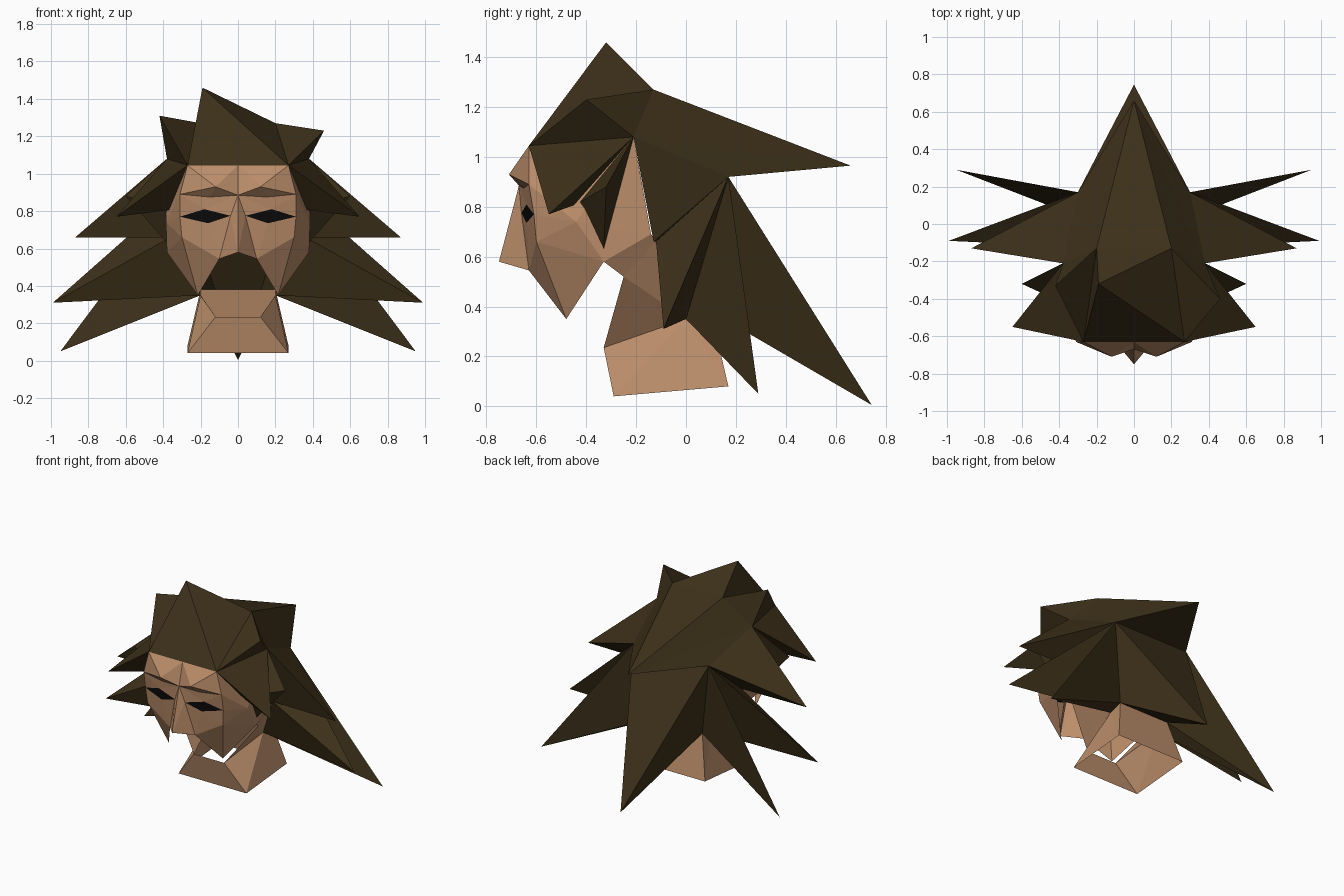
import bpy

if "Cube" in bpy.data.objects:
    bpy.data.objects.remove(bpy.data.objects["Cube"])

SKIN = (0.50, 0.27, 0.145, 1)
HAIR = (0.047, 0.030, 0.010, 1)
BLACK = (0.003, 0.003, 0.003, 1)


def material(name, colour):
    m = bpy.data.materials.new(name)
    m.diffuse_color = colour
    m.use_nodes = True
    m.node_tree.nodes["Principled BSDF"].inputs["Base Color"].default_value = m.diffuse_color
    return m


def build(name, tris, mat):
    """Make a flat-faced mesh from polygons of coordinates, sharing corners."""
    verts, faces = {}, []
    for poly in tris:
        faces.append([verts.setdefault(tuple(p), len(verts)) for p in poly])
    mesh = bpy.data.meshes.new(name)
    mesh.from_pydata(list(verts), [], faces)
    mesh.materials.append(mat)
    obj = bpy.data.objects.new(name, mesh)
    bpy.context.collection.objects.link(obj)
    return obj


def flip(p):
    return (-p[0] if p[0] else 0, p[1], p[2])


def both(polys):
    """The polygons plus their mirror image across x = 0."""
    return polys + [[flip(p) for p in reversed(poly)] for poly in polys]


def spike(tip, base):
    """Fan of triangles from a ring of base points to a tip."""
    return [[base[i], base[(i + 1) % len(base)], tip] for i in range(len(base))]


skin = material("skin", SKIN)
hair = material("hair", HAIR)
black = material("eye_black", BLACK)

# Scalp and neck anchor points (right side)
F = (0.27, -0.63, 1.045)    # hairline corner
R = (0.20, -0.13, 1.27)     # crown
A = (0.38, -0.21, 1.08)     # above ear
H = (0.30, 0.17, 0.92)      # back of head
B = (0.36, -0.12, 0.66)     # behind ear
N = (0.20, 0.10, 0.38)      # nape
M = (0.20, 0.00, 0.35)      # side of neck
P = (0.34, -0.44, 0.81)     # temple
S = (0.37, -0.33, 0.62)     # sideburn

# Locks on the centre line and the two uneven top tufts
Fl, Rl, Al, Hl, Nl = map(flip, (F, R, A, H, N))
build("top_lock", spike((-0.19, -0.32, 1.46), [Fl, F, R, Rl]), hair)
build("right_tuft", spike((0.46, -0.40, 1.23), [F, A, R]), hair)
build("left_tuft", spike((-0.42, -0.33, 1.31), [Fl, Rl, Al]), hair)
build("upper_back_lock", spike((0, 0.66, 0.965), [Rl, R, A, H, Hl, Al]), hair)
build("lower_back_lock", spike((0, 0.745, 0.005), [Hl, H, N, Nl]), hair)

# Mirrored side locks
side_locks = {
    "temple_locks": ((0.65, -0.55, 0.77), [F, P, A]),
    "sideburn_locks": ((0.60, -0.32, 0.88), [A, P, S]),
    "ear_locks": ((0.87, -0.13, 0.66), [A, B, H]),
    "lower_side_locks": ((0.99, -0.09, 0.31), [H, B, M]),
    "neck_locks": ((0.95, 0.29, 0.05), [H, M, N]),
}
for name, (tip, base) in side_locks.items():
    build(name, both(spike(tip, base)), hair)

# Face points: brow, eye, nose, cheek, jaw, ear
Fc = (0, -0.63, 1.045)
b0, b1, b2 = (0, -0.67, 0.885), (0.12, -0.71, 0.93), (0.31, -0.63, 0.89)
lid = (0.15, -0.65, 0.875)
e0, e1 = (0.04, -0.66, 0.775), (0.18, -0.64, 0.81)
e2, e3 = (0.31, -0.61, 0.77), (0.16, -0.64, 0.735)
n0, n1 = (0, -0.75, 0.58), (0.10, -0.63, 0.545)
c = (0.30, -0.60, 0.66)
j = (0.215, -0.48, 0.35)
s1, s2, s3 = (0.385, -0.44, 0.74), (0.38, -0.33, 0.58), (0.38, -0.14, 0.69)

# Face mask, open below the nose
build("face", both([
    [Fc, b0, b1], [Fc, b1, F], [F, b1, b2],
    [b0, lid, b1], [b1, lid, b2],
    [b0, e0, e1], [b0, e1, lid], [lid, e1, b2], [b2, e1, e2],
    [b0, n0, e0], [e0, n0, n1], [e0, n1, e3],
    [e3, n1, c], [e3, c, e2], [c, n1, j], [c, j, s2],
    [c, s2, s1], [e2, c, s1], [b2, e2, s1], [F, b2, s1],
    [F, s1, A], [s1, s2, s3], [s1, s3, A],
]), skin)
build("eyes", both([[e0, e3, e2, e1]]), black)

# Neck sides, nape and open collar ring
J = (0.33, -0.25, 0.52)
T = (0.12, -0.33, 0.235)
cf, cb = (0.27, -0.29, 0.04), (0.27, 0.17, 0.08)
Tl, Ml, cfl, cbl = map(flip, (T, M, cf, cb))
build("neck", both([
    [J, T, M], [J, M, B], [s2, J, B], [s2, B, s3],
    [T, cf, M], [cf, cb, M], [M, cb, N],
]) + [[Tl, cfl, cf, T], [N, cb, cbl, Nl]], skin)
